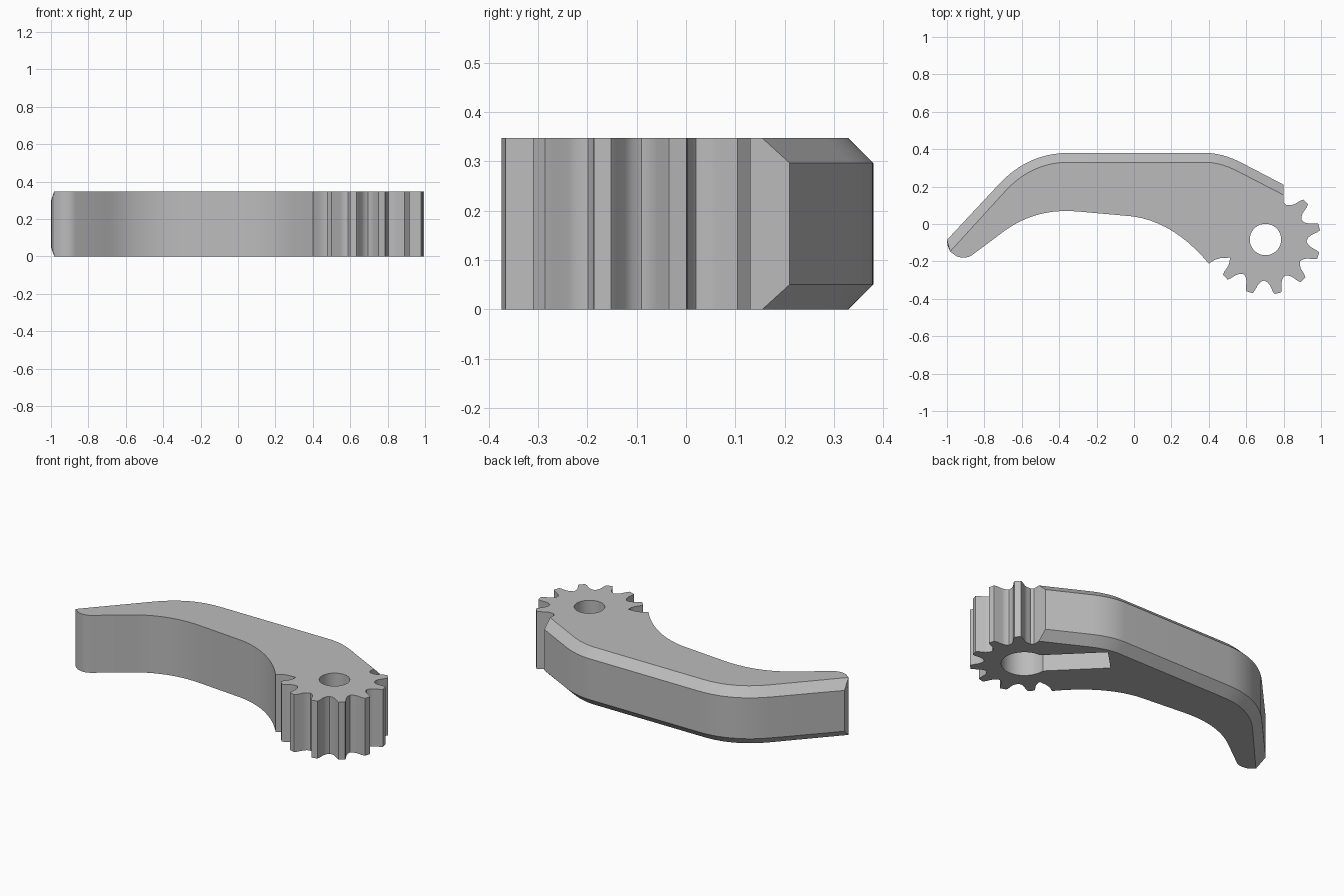
import bpy, bmesh, math
from mathutils import Vector

if "Cube" in bpy.data.objects:
    bpy.data.objects.remove(bpy.data.objects["Cube"])

HEIGHT, BEVEL = 0.347, 0.05
PIVOT = Vector((0.703, -0.083))


def curve(a, b, c, n=10):
    """Quadratic arc from a to c, pulled toward b."""
    a, b, c = Vector(a), Vector(b), Vector(c)
    return [a * (1 - t) ** 2 + b * 2 * t * (1 - t) + c * t * t
            for t in (i / n for i in range(n + 1))]


def polar(deg, r):
    a = math.radians(deg)
    return PIVOT + Vector((math.cos(a), math.sin(a))) * r


# Back edge of the arm, running from the tip to the gear end
back = [Vector((-1, -0.085))]
back += curve((-0.72, 0.215), (-0.565, 0.38), (-0.35, 0.38))
back += curve((0.38, 0.38), (0.47, 0.38), (0.57, 0.33))
back += [Vector((0.8, 0.21))]

# The same edge moved inward for the bevelled top and bottom
inset = []
for i, p in enumerate(back):
    d = (back[min(i + 1, len(back) - 1)] - back[max(i - 1, 0)]).normalized()
    inset.append(p + Vector((d.y, -d.x)) * BEVEL)
inset[0] = Vector((-0.983, -0.147))
inset[-1] = Vector((0.8, 0.155))

# Gear teeth, clockwise from the back of the arm
teeth = [Vector((0.8, 0.115)), Vector((0.815, 0.1)), polar(57, 0.221)]
for k in range(7):
    mid = 43 - 30 * k
    teeth += [polar(mid + a, r) for a, r in (
        (10.5, 0.228), (7.5, 0.245), (5, 0.28), (3.5, 0.295),
        (-3.5, 0.295), (-5, 0.28), (-7.5, 0.245), (-10.5, 0.228), (-15, 0.219))]
teeth[-1] = polar(-153, 0.213)

# Underside of the arm, back to the rounded tip
under = [Vector((0.515, -0.18)), Vector((0.465, -0.182)), Vector((0.435, -0.19))]
under += curve((0.4, -0.212), (0.22, 0.005), (0, 0.04))
under += curve((-0.3, 0.067), (-0.52, 0.087), (-0.69, -0.035))
under += curve((-0.868, -0.168), (-0.905, -0.19), (-0.95, -0.172), 5)

tip_full = [Vector((-0.983, -0.147)), Vector((-0.997, -0.115))]
tip_inset = [inset[0], inset[0]]
full = back + teeth + under + tip_full
small = inset + teeth + under + tip_inset

# Lever body lofted through four levels
bm = bmesh.new()
levels = ((small, 0), (full, BEVEL), (full, HEIGHT - BEVEL), (small, HEIGHT))
rings = [[bm.verts.new((p.x, p.y, z)) for p in pts] for pts, z in levels]
count = len(full)
for low, high in zip(rings, rings[1:]):
    for i in range(count):
        j = (i + 1) % count
        bm.faces.new((low[i], low[j], high[j], high[i]))
bm.faces.new(rings[0])
bm.faces.new(rings[-1])
bmesh.ops.remove_doubles(bm, verts=bm.verts, dist=0.0005)
bmesh.ops.recalc_face_normals(bm, faces=bm.faces)
mesh = bpy.data.meshes.new("geared_lever")
bm.to_mesh(mesh)
bm.free()
lever = bpy.data.objects.new("geared_lever", mesh)
bpy.context.collection.objects.link(lever)

grey = bpy.data.materials.new("plain grey")
grey.use_nodes = True
color = (0.5, 0.5, 0.5, 1)
grey.diffuse_color = color
grey.node_tree.nodes["Principled BSDF"].inputs["Base Color"].default_value = color
mesh.materials.append(grey)


def cut(cutter):
    cutter.data.materials.append(grey)
    mod = lever.modifiers.new(cutter.name, "BOOLEAN")
    mod.operation, mod.solver, mod.object = "DIFFERENCE", "EXACT", cutter
    bpy.ops.object.select_all(action="DESELECT")
    bpy.context.view_layer.objects.active = lever
    lever.select_set(True)
    bpy.ops.object.modifier_apply(modifier=mod.name)
    bpy.data.objects.remove(cutter)


def cylinder(name, radius, bottom, top):
    bpy.ops.mesh.primitive_cylinder_add(vertices=48, radius=radius, depth=top - bottom,
                                        location=(*PIVOT, (bottom + top) / 2))
    bpy.context.object.name = name
    return bpy.context.object


# Pivot hole, wider bore below, and diagonal slot below
POCKET = 0.25
cut(cylinder("pivot_hole", 0.084, -0.1, 0.5))
cut(cylinder("lower_bore", 0.126, -0.1, POCKET))
length = 0.46
direction = Vector((-1, 1)).normalized()
bpy.ops.mesh.primitive_cube_add(size=1, location=(*(PIVOT + direction * length / 2), (POCKET - 0.1) / 2),
                                rotation=(0, 0, math.radians(135)))
slot = bpy.context.object
slot.name = "lower_slot"
slot.scale = (length, 0.17, POCKET + 0.1)
cut(slot)

lever.select_set(True)
bpy.context.view_layer.objects.active = lever
bpy.ops.object.shade_smooth_by_angle(angle=math.radians(28))
